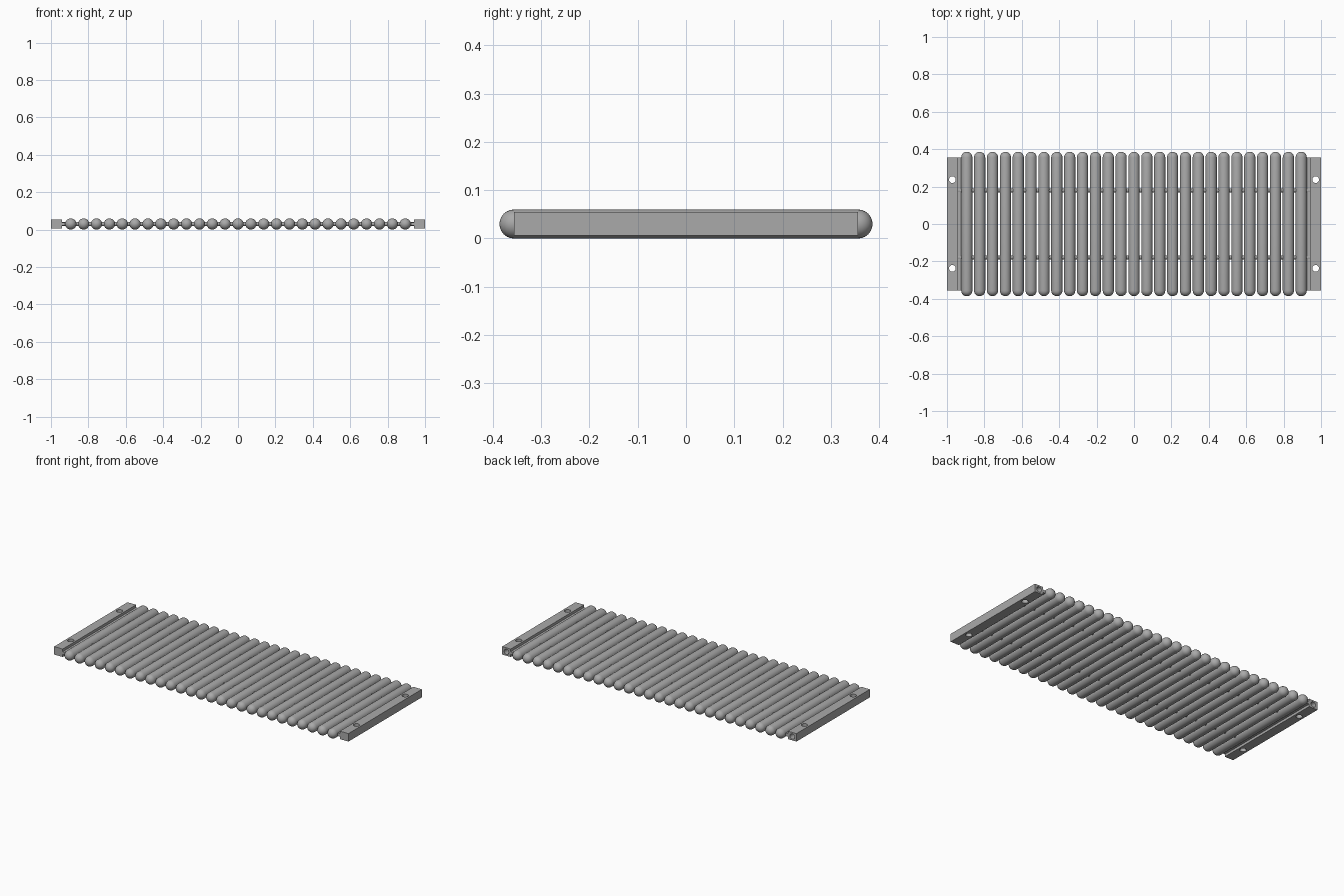
import bpy, bmesh, math
from mathutils import Matrix

if "Cube" in bpy.data.objects:
    bpy.data.objects.remove(bpy.data.objects["Cube"])

steel = bpy.data.materials.new("steel_grey")
steel.use_nodes = True
GREY = (0.4, 0.4, 0.4, 1)
steel.diffuse_color = GREY
steel.node_tree.nodes["Principled BSDF"].inputs["Base Color"].default_value = GREY

R, MID = 0.03, 0.03          # roller radius, centre height
COUNT, FIRST = 27, -0.894    # rollers across the width
BODY = 0.356                 # half length of the straight part


def finish(name, bm, smooth=True):
    mesh = bpy.data.meshes.new(name)
    bm.to_mesh(mesh)
    bm.free()
    mesh.materials.append(steel)
    ob = bpy.data.objects.new(name, mesh)
    bpy.context.collection.objects.link(ob)
    if smooth:
        bpy.ops.object.select_all(action='DESELECT')
        ob.select_set(True)
        bpy.context.view_layer.objects.active = ob
        bpy.ops.object.shade_smooth_by_angle(angle=math.radians(35))
    return ob


def cylinder(name, radius, length, axis, loc, sides=24):
    bm = bmesh.new()
    turn = Matrix.Identity(4) if axis == 'Z' else Matrix.Rotation(
        math.pi / 2, 4, 'Y' if axis == 'X' else 'X')
    bmesh.ops.create_cone(bm, cap_ends=True, segments=sides, radius1=radius,
                          radius2=radius, depth=length,
                          matrix=Matrix.Translation(loc) @ turn)
    return finish(name, bm)


def box(name, lo, hi):
    bm = bmesh.new()
    bmesh.ops.create_cube(bm, size=1)
    for v in bm.verts:
        v.co = [(a + b) / 2 + c * (b - a) for a, b, c in zip(lo, hi, v.co)]
    return finish(name, bm, False)


# Round-ended rollers: a sphere stretched apart at its equator
for i in range(COUNT):
    bm = bmesh.new()
    bmesh.ops.create_uvsphere(bm, u_segments=24, v_segments=12, radius=R,
                              matrix=Matrix.Rotation(math.pi / 2, 4, 'X'))
    belt = [e for e in bm.edges if all(abs(v.co.y) < 1e-5 for v in e.verts)]
    bmesh.ops.split_edges(bm, edges=belt)
    for f in bm.faces:
        side = math.copysign(BODY, f.calc_center_median().y)
        for v in f.verts:
            if not v.tag:
                v.co.y += side
                v.tag = True
    rims = [e for e in bm.edges if e.is_boundary]
    bmesh.ops.bridge_loops(bm, edges=rims)
    bmesh.ops.recalc_face_normals(bm, faces=bm.faces)
    x = FIRST - 2 * FIRST * i / (COUNT - 1)
    bmesh.ops.translate(bm, verts=bm.verts, vec=(x, 0, MID))
    finish(f"roller_{i + 1}", bm)

# Connecting rods through every roller
for name, y in (("front_rod", -0.179), ("back_rod", 0.179)):
    cylinder(name, 0.01, 1.89, 'X', (0, y, MID), 16)

# End bars with a thin inner lip, two bolt holes and a bore in the back end
for name, s in (("left", 1), ("right", -1)):
    xs = sorted((s * 0.942, s))
    bar = box(name + "_end_bar", (xs[0], -BODY, 0.006), (xs[1], BODY, 0.055))
    cx = s * 0.971
    cutters = [cylinder(f"{name}_hole_cutter_{k}", 0.018, 0.2, 'Z', (cx, y, MID))
               for k, y in enumerate((-0.237, 0.237))]
    cutters.append(cylinder(name + "_bore_cutter", 0.016, 0.1, 'Y', (cx, BODY, MID)))
    for c in cutters:
        mod = bar.modifiers.new("hole", 'BOOLEAN')
        mod.object, mod.solver = c, 'EXACT'
        c.hide_render = True
        c.hide_viewport = True
    xs = sorted((s * 0.926, s * 0.943))
    box(name + "_inner_lip", (xs[0], -BODY, 0.021), (xs[1], BODY, 0.039))
